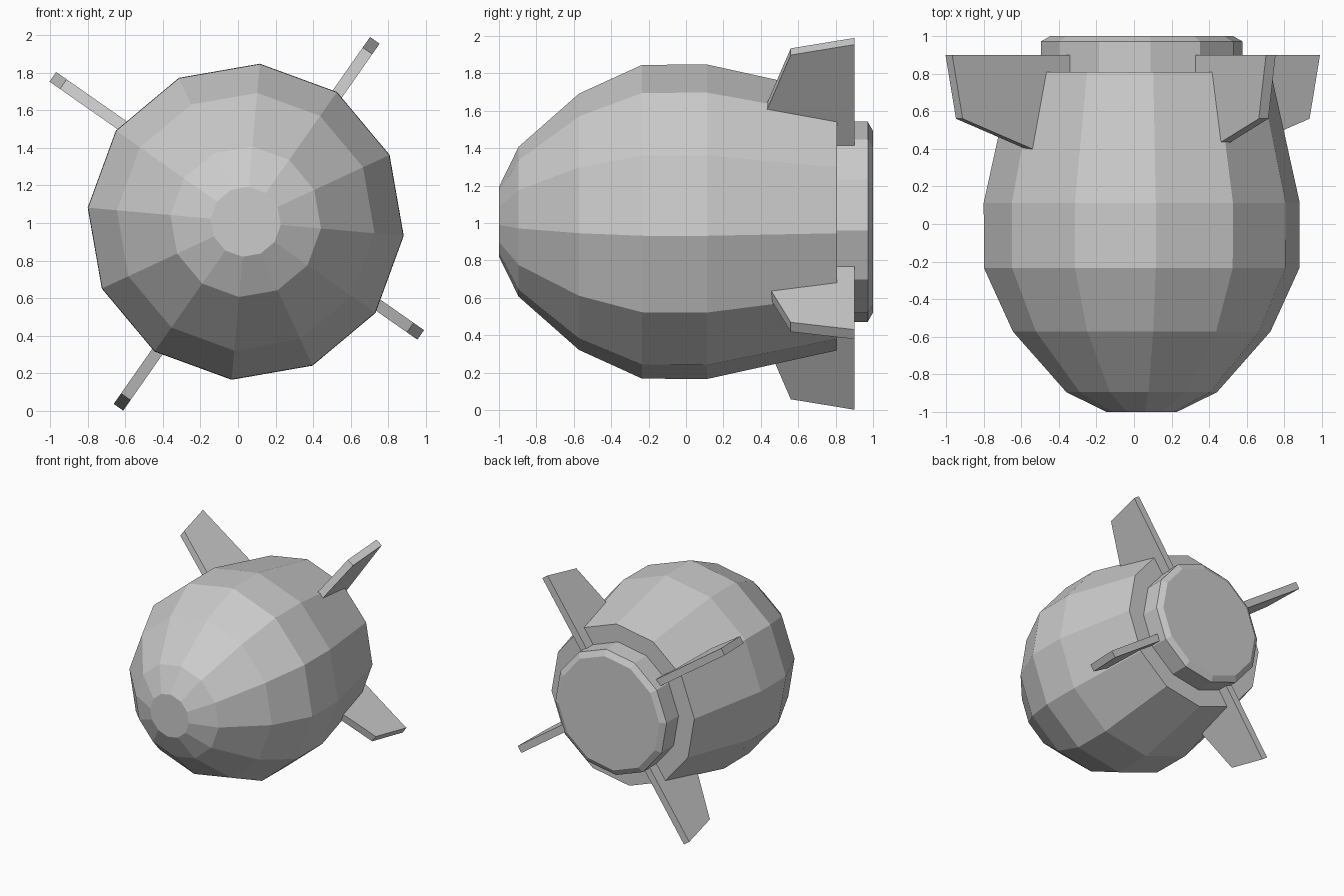
import bpy, bmesh, math
from mathutils import Vector

if "Cube" in bpy.data.objects:
    bpy.data.objects.remove(bpy.data.objects["Cube"])

CX, CZ = 0.041, 1.007


def finish(bm, name):
    bmesh.ops.recalc_face_normals(bm, faces=bm.faces)
    me = bpy.data.meshes.new(name)
    bm.to_mesh(me)
    bm.free()
    ob = bpy.data.objects.new(name, me)
    bpy.context.collection.objects.link(ob)
    return ob


def lathe_y(name, profile, cx, cz, sides=12, phase=-5.1):
    """Closed solid of revolution about the y axis from (y, radius) pairs."""
    bm = bmesh.new()
    rings = []
    for y, r in profile:
        ring = []
        for i in range(sides):
            a = math.radians(phase + 360 * i / sides)
            ring.append(bm.verts.new((cx + r * math.cos(a), y, cz + r * math.sin(a))))
        rings.append(ring)
    for a, b in zip(rings, rings[1:]):
        for i in range(sides):
            j = (i + 1) % sides
            bm.faces.new((a[i], a[j], b[j], b[i]))
    bm.faces.new(rings[0])
    bm.faces.new(rings[-1])
    return finish(bm, name)


def fin(name, tip_x, tip_z, angle, thick=0.062):
    """Swept plate: outline in (distance in from the tip, y), extruded sideways."""
    a = math.radians(angle)
    out = Vector((math.cos(a), 0, math.sin(a)))
    side = Vector((-math.sin(a), 0, math.cos(a))) * thick / 2
    tip = Vector((tip_x, 0, tip_z))
    outline = [(0, 0.9), (0.068, 0.56), (0.80, 0.30), (0.80, 0.9)]
    bm = bmesh.new()
    lo, hi = [[bm.verts.new(tip - out * d + Vector((0, y, 0)) + side * s)
               for d, y in outline] for s in (-1, 1)]
    bm.faces.new(lo)
    bm.faces.new(hi)
    for i in range(4):
        j = (i + 1) % 4
        bm.faces.new((lo[i], lo[j], hi[j], hi[i]))
    return finish(bm, name)


# Faceted bulb body with the stepped, chamfered tail plug
lathe_y("body", [(-1.0, 0.187), (-0.895, 0.402), (-0.572, 0.688), (-0.235, 0.842),
                 (0.113, 0.844), (0.808, 0.69), (0.808, 0.537), (0.972, 0.537),
                 (1.0, 0.487)], CX, CZ)

# Four tail fins
for name, x, z, ang in (("fin_upper_right", 0.728, 1.972, 55),
                        ("fin_upper_left", -0.985, 1.778, 145),
                        ("fin_lower_left", -0.636, 0.02, 235),
                        ("fin_lower_right", 0.972, 0.405, 325)):
    fin(name, x, z, ang)
